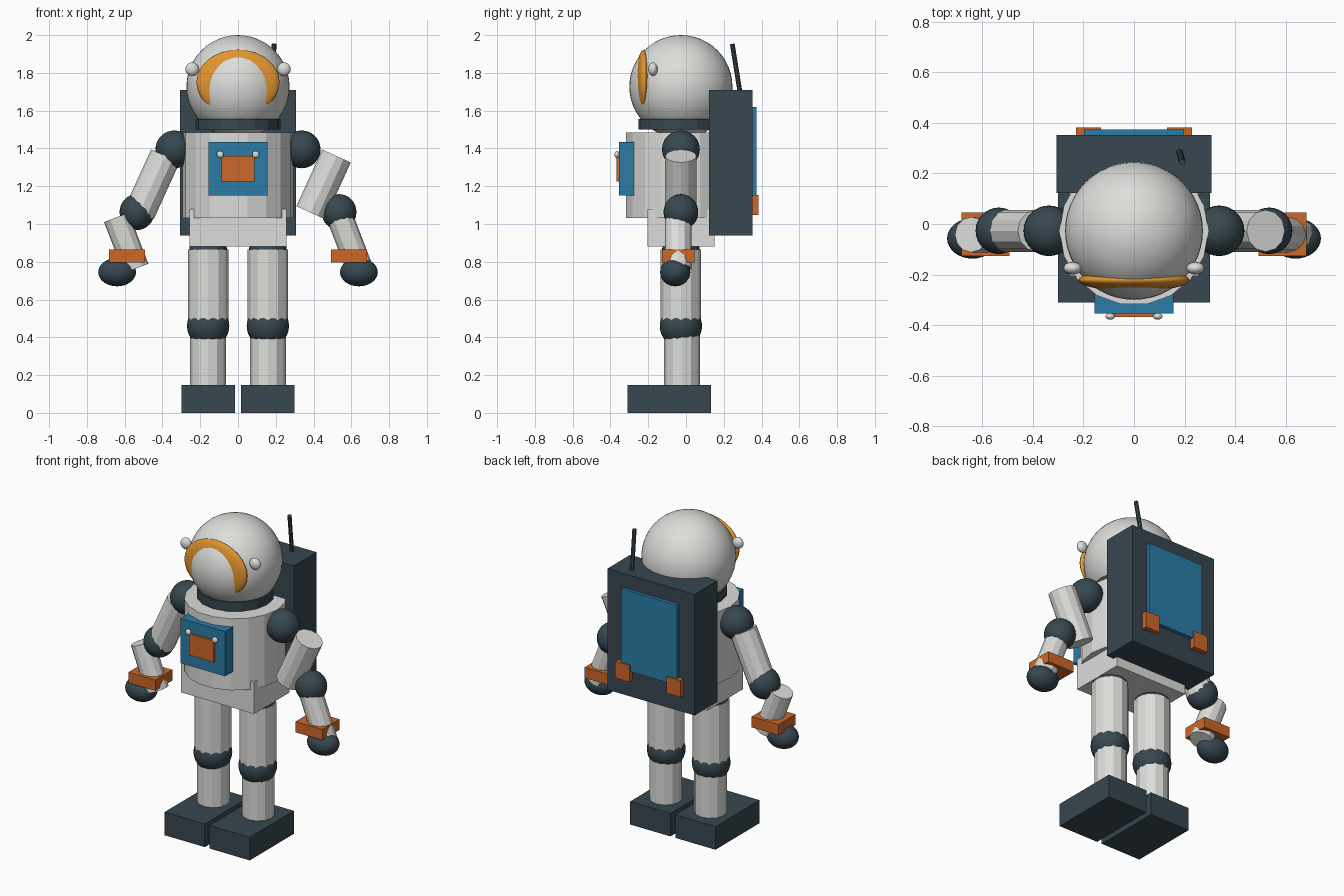
import bpy
from math import radians, pi
from mathutils import Vector

if "Cube" in bpy.data.objects:
    bpy.data.objects.remove(bpy.data.objects["Cube"], do_unlink=True)


def material(name, rgb):
    m = bpy.data.materials.new(name)
    m.use_nodes = True
    m.diffuse_color = (*rgb, 1)
    m.node_tree.nodes["Principled BSDF"].inputs["Base Color"].default_value = (*rgb, 1)
    return m


WHITE = material("suit white", (0.72, 0.73, 0.70))
DARK = material("dark slate", (0.038, 0.063, 0.08))
BLUE = material("panel blue", (0.023, 0.2, 0.39))
ORANGE = material("trim orange", (0.61, 0.135, 0.022))
AMBER = material("visor amber", (0.76, 0.3, 0.03))
MID = -0.027  # depth of the body axis


def finish(name, mat):
    ob = bpy.context.object
    ob.name = name
    ob.data.materials.append(mat)
    return ob


def box(name, mat, x, y, z):
    """Box from its (min, max) range on each axis."""
    bpy.ops.mesh.primitive_cube_add(size=1, location=[sum(r) / 2 for r in (x, y, z)])
    bpy.context.object.scale = [r[1] - r[0] for r in (x, y, z)]
    return finish(name, mat)


def ball(name, mat, loc, radii, segments=32):
    bpy.ops.mesh.primitive_uv_sphere_add(segments=segments, ring_count=segments // 2, location=loc)
    bpy.context.object.scale = radii
    bpy.ops.object.shade_smooth()
    return finish(name, mat)


def tube(name, mat, loc, radius, length, sides=12, lean=0):
    """Flat-sided cylinder, leaned about the y axis in degrees."""
    bpy.ops.mesh.primitive_cylinder_add(vertices=sides, radius=radius, depth=length,
                                        location=loc, rotation=(0, radians(lean), 0))
    return finish(name, mat)


# Torso, pelvis, collar
torso = tube("torso", WHITE, (0, MID, 1.258), 0.295, 0.455, 18)
torso.rotation_euler.z = pi / 2
box("pelvis", WHITE, (-0.256, 0.256), (-0.205, 0.152), (0.88, 1.08))
tube("collar", DARK, (0, MID, 1.528), 0.225, 0.058, 16)

# Helmet with visor and side lamps
ball("helmet", WHITE, (0, MID, 1.727), (0.273,) * 3, 48)
ball("visor", AMBER, (0, -0.222, 1.75), (0.22, 0.045, 0.173), 32)

# Chest unit
box("chest_unit", BLUE, (-0.157, 0.157), (-0.355, -0.275), (1.15, 1.435))
box("chest_panel", ORANGE, (-0.087, 0.087), (-0.368, -0.35), (1.225, 1.36))

# Backpack and antenna
box("backpack", DARK, (-0.307, 0.307), (0.122, 0.352), (0.94, 1.71))
box("backpack_panel", BLUE, (-0.197, 0.197), (0.34, 0.374), (1.11, 1.62))
base, tip = Vector((0.18, 0.287, 1.69)), Vector((0.191, 0.245, 1.953))
antenna = tube("antenna", DARK, (base + tip) / 2, 0.013, (tip - base).length, 8)
antenna.rotation_euler = (tip - base).to_track_quat("Z", "Y").to_euler()

for side, s in (("left", 1), ("right", -1)):
    def part(kind):
        return side + "_" + kind

    def span(a, b):
        return sorted((s * a, s * b))

    # Small fittings
    ball(part("helmet_lamp"), WHITE, (s * 0.243, -0.175, 1.82), (0.036, 0.025, 0.036), 16)
    ball(part("chest_knob"), WHITE, (s * 0.094, -0.366, 1.368), (0.019, 0.013, 0.019), 16)
    box(part("backpack_latch"), ORANGE, span(0.13, 0.23), (0.345, 0.383), (1.047, 1.153))

    # Leg
    ball(part("hip"), DARK, (s * 0.158, MID, 0.86), (0.1,) * 3)
    tube(part("thigh"), WHITE, (s * 0.158, MID, 0.672), 0.107, 0.386)
    ball(part("knee"), DARK, (s * 0.158, MID, 0.46), (0.112,) * 3)
    tube(part("shin"), WHITE, (s * 0.158, -0.022, 0.28), 0.095, 0.29)
    box(part("boot"), DARK, span(0.017, 0.3), (-0.31, 0.132), (0, 0.147))

    # Arm: both sides lean the same way
    ball(part("shoulder"), DARK, (s * 0.337, MID, 1.395), (0.1,) * 3)
    tube(part("upper_arm"), WHITE, (s * 0.453, MID, 1.21), 0.083, 0.33, lean=24.5)
    ball(part("elbow"), DARK, (s * 0.535, MID, 1.063), (0.092, 0.092, 0.095))
    tube(part("forearm"), WHITE, (s * 0.592, -0.042, 0.9), 0.07, 0.29, lean=-21)
    box(part("cuff"), ORANGE, span(0.493, 0.682), (-0.127, 0.045), (0.797, 0.865))
    ball(part("hand"), DARK, (s * 0.64, -0.057, 0.745), (0.1, 0.08, 0.075))
